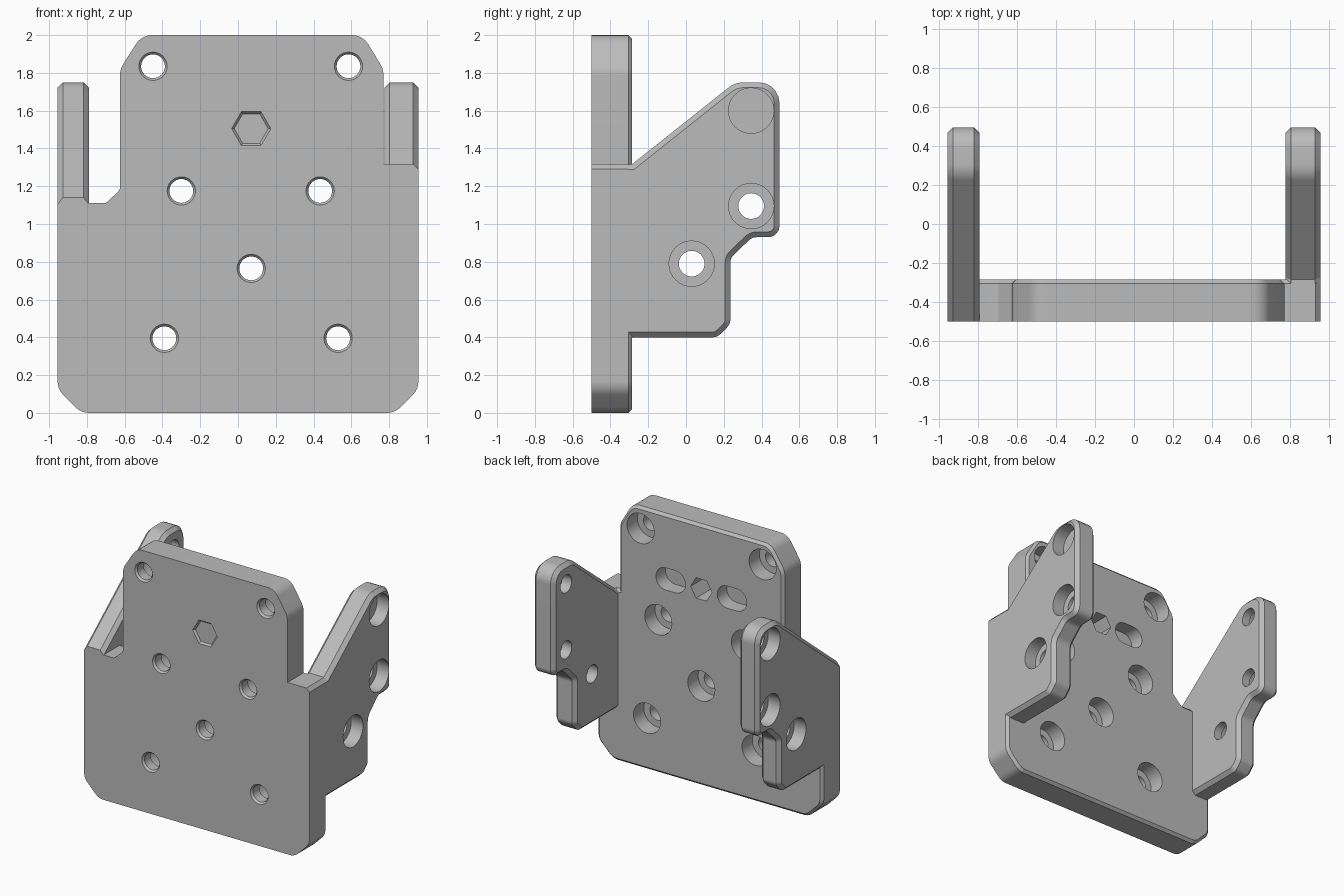
import bpy, bmesh
from math import radians, tan, pi
from mathutils import Vector, Matrix

if "Cube" in bpy.data.objects:
    bpy.data.objects.remove(bpy.data.objects["Cube"], do_unlink=True)

FRONT, BACK = -0.5, -0.285      # plate faces along y
SIDE = 0.955                    # outer face of the walls

grey = bpy.data.materials.new("plain grey")
grey.use_nodes = True
grey.diffuse_color = (0.5, 0.5, 0.5, 1)
grey.node_tree.nodes["Principled BSDF"].inputs["Base Color"].default_value = (0.5, 0.5, 0.5, 1)


def rounded(corners, steps=5):
    """Fillet each (u, v, radius) corner of a closed outline."""
    out = []
    for i, (u, v, r) in enumerate(corners):
        p = Vector((u, v))
        if not r:
            out.append(p)
            continue
        a = (Vector(corners[i - 1][:2]) - p).normalized()
        b = (Vector(corners[(i + 1) % len(corners)][:2]) - p).normalized()
        t = r * tan((pi - a.angle(b)) / 2)
        start, end = p + a * t, p + b * t
        mid = (a + b).normalized()
        centre = p + mid * (t * t + r * r) ** 0.5
        for k in range(steps + 1):
            d = (start - centre).normalized().slerp((end - centre).normalized(), k / steps)
            out.append(centre + d * r)
    return out


def finish(bm, name):
    bmesh.ops.recalc_face_normals(bm, faces=bm.faces)
    mesh = bpy.data.meshes.new(name)
    bm.to_mesh(mesh)
    bm.free()
    mesh.materials.append(grey)
    obj = bpy.data.objects.new(name, mesh)
    bpy.context.collection.objects.link(obj)
    return obj


def prism(name, corners, axis, lo, hi, chamfer=0, chamfered=lambda a, b: False):
    """Extrude an outline along x or y and chamfer the chosen edges."""
    place = (lambda p, w: (w, p.x, p.y)) if axis == "X" else (lambda p, w: (p.x, w, p.y))
    bm = bmesh.new()
    cap = bm.faces.new([bm.verts.new(place(p, lo)) for p in rounded(corners)])
    grown = bmesh.ops.extrude_face_region(bm, geom=[cap])["geom"]
    shift = Vector(place(Vector((0, 0)), hi - lo))
    bmesh.ops.translate(bm, vec=shift, verts=[g for g in grown if isinstance(g, bmesh.types.BMVert)])
    bmesh.ops.recalc_face_normals(bm, faces=bm.faces)
    edges = [e for e in bm.edges if chamfered(e.verts[0].co, e.verts[1].co)]
    if edges:
        bmesh.ops.bevel(bm, geom=edges, offset=chamfer, offset_type="OFFSET",
                        segments=1, affect="EDGES", clamp_overlap=False)
    return finish(bm, name)


def drill(axis, centre, lo, hi, r_lo, r_hi, sides=32, spin=0):
    """Round or polygonal cutter running along x or y."""
    depth, w = hi - lo, (hi + lo) / 2
    if axis == "X":
        turn, loc = Matrix.Rotation(radians(90), 4, "Y"), (w, *centre)
    else:
        turn, loc = Matrix.Rotation(radians(-90), 4, "X"), (centre[0], w, centre[1])
    bm = bmesh.new()
    bmesh.ops.create_cone(bm, cap_ends=True, segments=sides, radius1=r_lo, radius2=r_hi, depth=depth,
                          matrix=Matrix.Translation(loc) @ turn @ Matrix.Rotation(radians(spin), 4, "Z"))
    return finish(bm, "cutter")


def apply(obj, mod):
    bpy.context.view_layer.objects.active = obj
    bpy.ops.object.modifier_apply(modifier=mod.name)


def combine(target, other, operation):
    mod = target.modifiers.new("combine", "BOOLEAN")
    mod.operation, mod.solver, mod.object = operation, "EXACT", other
    other.hide_render = True
    apply(target, mod)
    bpy.data.objects.remove(other, do_unlink=True)


# Main plate with a chamfered back rim
plate_outline = [
    (-0.83, 0, 0.1), (0.83, 0, 0.1), (SIDE, 0.125, 0.1), (SIDE, 1.29, 0), (0.93, 1.317, 0),
    (0.77, 1.317, 0), (0.77, 1.82, 0.12), (0.66, 2, 0.1), (-0.51, 2, 0.1), (-0.625, 1.82, 0.12),
    (-0.625, 1.18, 0.03), (-0.7, 1.11, 0.03), (-0.93, 1.11, 0), (-SIDE, 1.085, 0), (-SIDE, 0.125, 0.1)]
bracket = prism("bracket_body", plate_outline, "Y", FRONT, BACK, 0.02,
                lambda a, b: min(a.y, b.y) > BACK - 0.001)

# Side walls with chamfered rims; their upper front corners differ
wall_rear = [(0.26, 1.75, 0.13), (0.495, 1.75, 0.11), (0.495, 0.93, 0.06), (0.35, 0.93, 0.06),
             (0.235, 0.82, 0.06), (0.235, 0.47, 0.06), (0.165, 0.40, 0.06), (FRONT, 0.40, 0)]


def rim(a, b):
    return abs(a.x - b.x) < 0.001 and max(a.y, b.y) > FRONT + 0.001


for name, top, lo, hi in (("left_wall", [(FRONT, 1.317, 0), (BACK, 1.317, 0)], 0.775, SIDE),
                          ("right_wall", [(FRONT, 1.14, 0)], -SIDE, -0.79)):
    combine(bracket, prism(name, top + wall_rear, "X", lo, hi, 0.028, rim), "UNION")

# Plate screw holes: through bore, small front countersink, deep counterbore at the back
for hole in ((-0.45, 1.835), (0.585, 1.835), (-0.3, 1.175), (0.435, 1.175),
             (0.07, 0.765), (-0.39, 0.395), (0.53, 0.395)):
    for lo, hi, r_lo, r_hi in ((-0.6, -0.2, 0.063, 0.063), (-0.51, -0.485, 0.083, 0.063),
                               (-0.41, -0.2, 0.115, 0.115)):
        combine(bracket, drill("Y", hole, lo, hi, r_lo, r_hi), "DIFFERENCE")

# Wall screw holes with counterbores on the outside
for hole in ((0.345, 1.6), (0.345, 1.095), (0.03, 0.79)):
    for s in (-1, 1):
        for inner, outer, r in ((0.7, 1.05, 0.068), (0.855, 1.05, 0.12)):
            lo, hi = sorted((s * inner, s * outer))
            combine(bracket, drill("X", hole, lo, hi, r, r), "DIFFERENCE")

# Hexagonal window with a bevelled front edge
combine(bracket, drill("Y", (0.07, 1.505), -0.6, -0.2, 0.09, 0.09, 6, 30), "DIFFERENCE")
combine(bracket, drill("Y", (0.07, 1.505), -0.51, -0.485, 0.113, 0.09, 6, 30), "DIFFERENCE")

# Blind slots on the back, either side of the window
for x in (-0.19, 0.33):
    slot = [(x + sx * 0.125, 1.505 + sz * 0.085, 0.084)
            for sx, sz in ((-1, -1), (1, -1), (1, 1), (-1, 1))]
    combine(bracket, prism("cutter", slot, "Y", -0.4, -0.2), "DIFFERENCE")

# Smooth fillets and bores, keeping chamfers crisp
bpy.ops.object.select_all(action="DESELECT")
bracket.select_set(True)
bpy.context.view_layer.objects.active = bracket
bpy.ops.object.shade_smooth_by_angle(angle=radians(25))
weighted = bracket.modifiers.new("weighted", "WEIGHTED_NORMAL")
weighted.keep_sharp = True
apply(bracket, weighted)
